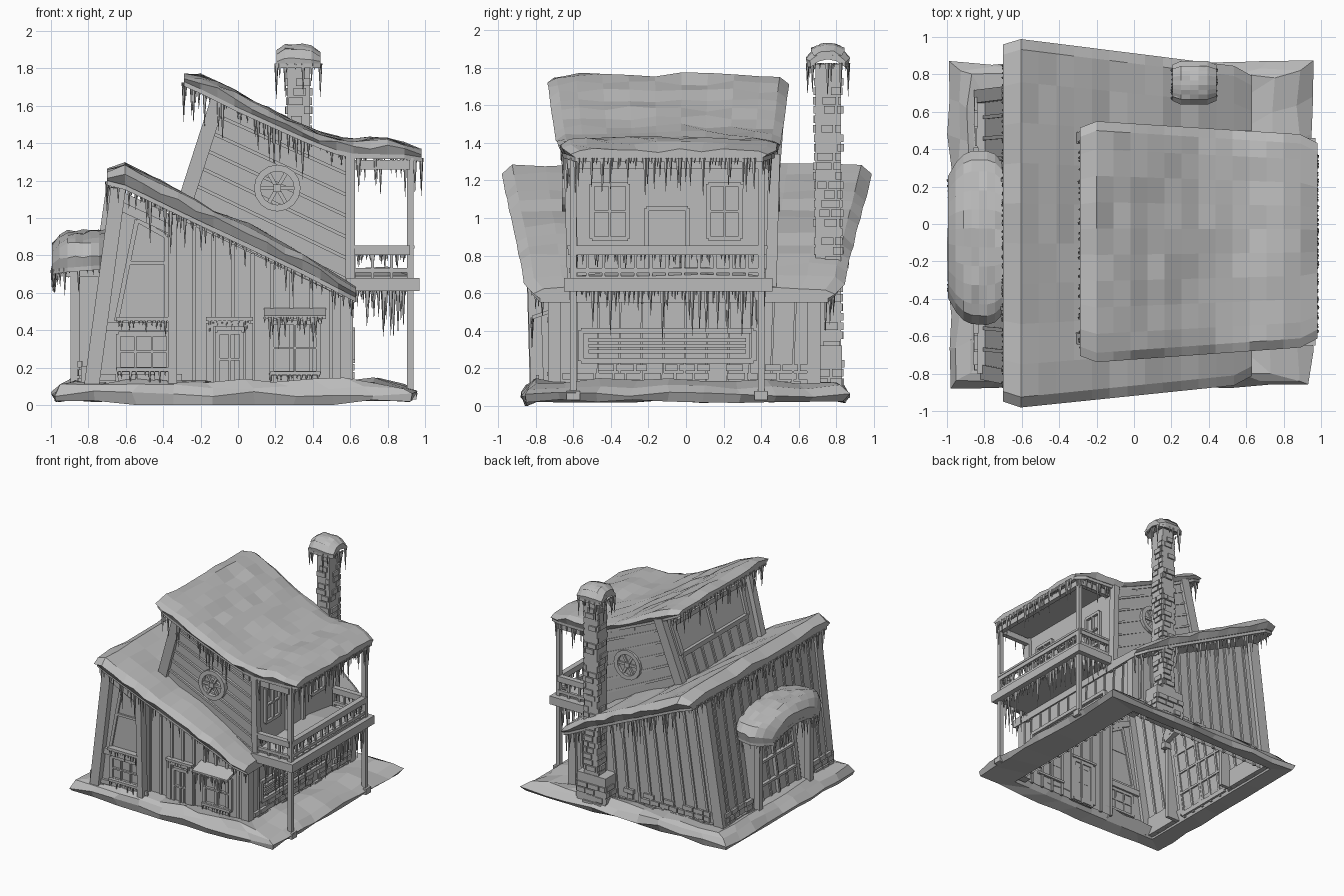
import bpy, bmesh, random
from math import pi
from mathutils import Vector as V, Matrix

random.seed(4)
if "Cube" in bpy.data.objects:
    bpy.data.objects.remove(bpy.data.objects["Cube"])

grey = bpy.data.materials.new("plain_grey")
grey.use_nodes = True
grey.diffuse_color = (0.5, 0.5, 0.5, 1)
grey.node_tree.nodes["Principled BSDF"].inputs["Base Color"].default_value = (0.5, 0.5, 0.5, 1)

parts = {}
FRONT, BACK, LEFT, RIGHT, UP = V((0, -1, 0)), V((0, 1, 0)), V((-1, 0, 0)), V((1, 0, 0)), V((0, 0, 1))


def part(name):
    return parts.setdefault(name, bmesh.new())


def loft(bm, rings, caps=True, closed=False):
    rows = [[bm.verts.new(p) for p in r] for r in rings]
    n = len(rows[0])
    for a, b in zip(rows, rows[1:] + (rows[:1] if closed else [])):
        for i in range(n):
            j = (i + 1) % n
            bm.faces.new((a[i], a[j], b[j], b[i]))
    if caps:
        bm.faces.new(rows[0][::-1])
        bm.faces.new(rows[-1])


def box(bm, lo, hi):
    loft(bm, [[(lo[0], lo[1], z), (hi[0], lo[1], z), (hi[0], hi[1], z), (lo[0], hi[1], z)]
              for z in (lo[2], hi[2])])


def beam(bm, p, q, w, d=None, n=FRONT):
    p, q, d = V(p), V(q), d or w
    along = (q - p).normalized()
    s = along.cross(n).normalized()
    o = s.cross(along).normalized()
    s, o = s * w / 2, o * d / 2
    loft(bm, [[c - s - o, c + s - o, c + s + o, c - s + o] for c in (p, q)])


def at(quad, u, v):
    a, b, c, d = map(V, quad)
    return a.lerp(b, u).lerp(d.lerp(c, u), v)


def sub_quad(quad, u0, u1, v0, v1):
    return [at(quad, u, v) for u, v in ((u0, v0), (u1, v0), (u1, v1), (u0, v1))]


def boards(bm, quad, count, w, n, across=False):
    for i in range(count + 1):
        t = i / count
        p, q = ((0, t), (1, t)) if across else ((t, 0), (t, 1))
        beam(bm, at(quad, *p), at(quad, *q), w, 0.022, n)


def window(bm, quad, nx, ny, n, w=0.025):
    for cnt, across in ((nx, False), (ny, True)):
        for i in range(cnt + 1):
            t = i / cnt
            p, q = ((0, t), (1, t)) if across else ((t, 0), (t, 1))
            beam(bm, at(quad, *p), at(quad, *q), w if i in (0, cnt) else w * 0.5, w, n)


def stones(bm, p, q, z0, z1, row, n, keep=0.7):
    p, q = V(p), V(q)
    z = z0 + row / 2
    while z < z1:
        t = random.uniform(0, 0.05)
        while t < (q - p).length:
            e = min(t + random.uniform(0.05, 0.1), (q - p).length)
            if random.random() < keep and e - t > 0.01:
                a, b = p.lerp(q, t / (q - p).length), p.lerp(q, e / (q - p).length)
                beam(bm, (a.x, a.y, z), (b.x, b.y, z), row * 0.8, random.uniform(0.012, 0.03), n)
            t = e + 0.01
        z += row


def icicles(points, longest, gap=0.026):
    bm = part("icicles")
    for p, q in zip(points, points[1:]):
        p, q = V(p), V(q)
        for i in range(max(1, int((q - p).length / gap))):
            c = p.lerp(q, min(1, (i + random.random()) * gap / (q - p).length))
            h = 0.03 + longest * random.random() ** 2
            bmesh.ops.create_cone(bm, segments=5, radius1=0.0008, radius2=0.006 + h * 0.03, depth=h,
                                  matrix=Matrix.Translation(c - V((0, 0, h / 2 - 0.01))))


def snow_roof(name, prof, ylo, yhi, arch=0, longest=0.15, steps=14, rough=0.015, inset=0.04):
    """Lumpy snow slab with rounded corners on thin boards; prof lists (x, underside, top)."""
    x0, x1 = prof[0][0], prof[-1][0]
    snow, plank, under = [], [], []
    for i in range(steps + 1):
        f = i / steps
        x = x0 + (x1 - x0) * f
        a, b = next((a, b) for a, b in zip(prof, prof[1:]) if x <= b[0] + 1e-6)
        k = (x - a[0]) / (b[0] - a[0])
        lo, hi = (a[1] + (b[1] - a[1]) * k, a[2] + (b[2] - a[2]) * k)
        y0, y1 = (y[0] + (y[1] - y[0]) * f for y in (ylo, yhi))
        trim = inset * max(0, 1 - min(x - x0, x1 - x) / inset) ** 2
        y0, y1 = y0 + trim, y1 - trim
        w = y1 - y0

        def pt(s, z, j=0.0):
            return (x, y0 + w * s, z - arch * (1 - 4 * s * (1 - s)) + random.uniform(-j, j))
        rows = [k / 9 for k in range(1, 9)]
        edge = 0.04 / w
        snow.append([pt(0.01, lo), pt(-0.008, (lo + hi) / 2, rough), pt(edge, hi - 0.008, rough / 2)]
                    + [pt(s, hi, rough) for s in rows]
                    + [pt(1 - edge, hi - 0.008, rough / 2), pt(1.008, (lo + hi) / 2, rough), pt(0.99, lo)]
                    + [pt(s, lo) for s in rows[::-1]])
        ss = [0.015, 0.25, 0.5, 0.75, 0.985]
        plank.append([pt(s, lo - 0.025) for s in ss] + [pt(s, lo + 0.002) for s in ss[::-1]])
        under.append((V(pt(0.03, lo - 0.015)), V(pt(0.97, lo - 0.015))))
    loft(part(name + "_snow"), snow)
    loft(part(name + "_boards"), plank)
    for side in (0, 1):
        icicles([u[side] for u in under], longest)
    return under


# Ground snow ring, heaped against the walls
def ground_loop(x0, x1, y0, y1, z, j):
    c = [V((x0, y0, z)), V((x1, y0, z)), V((x1, y1, z)), V((x0, y1, z))]
    out = []
    for a, b in zip(c, c[1:] + c[:1]):
        for i in range(9):
            p = a.lerp(b, i / 9) + V([random.uniform(-j, j) for _ in range(3)])
            p.z = 0 if z < 0.03 and p.y < -0.5 and abs(p.x) < 0.6 else max(p.z, 0)
            out.append(p)
    return out


loft(part("ground_snow"), [ground_loop(-0.97, 0.92, -0.85, 0.84, 0.025, 0.01),
                           ground_loop(-0.985, 0.945, -0.87, 0.86, 0.06, 0.015),
                           ground_loop(-0.94, 0.88, -0.84, 0.83, 0.1, 0.015),
                           ground_loop(-0.88, 0.74, -0.8, 0.79, 0.13, 0.018),
                           ground_loop(-0.8, 0.6, -0.7, 0.68, 0.12, 0.012),
                           ground_loop(-0.83, 0.63, -0.76, 0.74, 0.035, 0)], caps=False, closed=True)

# Lower storey shell with a projecting front bay, open below
foot = [(-0.82, -0.78), (-0.34, -0.78), (-0.34, -0.7), (0.6, -0.7), (0.6, 0.68), (-0.82, 0.68)]
crown = [(-0.66, -0.8, 1.16), (-0.34, -0.8, 1.01), (-0.34, -0.7, 1.01), (0.6, -0.7, 0.56), (0.6, 0.7, 0.56), (-0.66, 0.7, 1.16)]
foot = [(x, y, 0.05) for x, y in foot]
loft(part("lower_walls"), [foot, crown], caps=False)
trim = part("lower_wall_boards")
boards(trim, (foot[2], foot[3], crown[3], crown[2]), 9, 0.02, FRONT)
boards(trim, (foot[4], foot[5], crown[5], crown[4]), 13, 0.02, BACK)
boards(trim, (foot[5], foot[0], crown[0], crown[5]), 13, 0.02, LEFT)
boards(trim, (foot[3], foot[4], crown[4], crown[3]), 12, 0.012, RIGHT)
posts = part("corner_posts")
for y in (-0.7, 0.68):
    beam(posts, (0.58, y, 0.05), (0.58, y, 0.58), 0.07)
beam(posts, foot[5], crown[5], 0.09, 0.07, BACK)

# Bay framing and tall window
bay = part("front_bay")
beam(bay, (-0.79, -0.79, 0.05), (-0.64, -0.82, 1.16), 0.08, 0.08)
beam(bay, (-0.35, -0.79, 0.05), (-0.35, -0.82, 1.02), 0.05, 0.07)
beam(bay, (-0.74, -0.79, 0.42), (-0.34, -0.79, 0.42), 0.05, 0.05)
beam(bay, (-0.62, -0.81, 1.06), (-0.34, -0.81, 0.93), 0.05, 0.05)
win = part("front_windows")
window(win, ((-0.65, -0.79, 0.45), (-0.38, -0.79, 0.45), (-0.38, -0.8, 0.9), (-0.54, -0.8, 0.99)), 1, 1, FRONT)
beam(win, (-0.59, -0.8, 0.76), (-0.38, -0.8, 0.76), 0.02)
window(win, ((-0.64, -0.79, 0.19), (-0.37, -0.79, 0.19), (-0.37, -0.79, 0.38), (-0.64, -0.79, 0.38)), 3, 2, FRONT)
window(win, ((0.18, -0.71, 0.17), (0.43, -0.71, 0.17), (0.43, -0.71, 0.44), (0.18, -0.71, 0.44)), 2, 2, FRONT)

# Front door and window awning
door = part("front_door")
window(door, ((-0.15, -0.71, 0.08), (0.06, -0.71, 0.08), (0.06, -0.71, 0.44), (-0.15, -0.71, 0.44)), 1, 1, FRONT, 0.04)
window(door, ((-0.11, -0.71, 0.1), (0.02, -0.71, 0.1), (0.02, -0.71, 0.39), (-0.11, -0.71, 0.39)), 2, 2, FRONT)
loft(part("awning"), [[(x, -0.7, 0.5), (x, -0.82, 0.46), (x, -0.82, 0.48), (x, -0.7, 0.52)] for x in (0.14, 0.47)])
sills = part("sill_snow")
for x0, x1, y, z in ((-0.65, -0.36, -0.83, 0.18), (-0.65, -0.36, -0.84, 0.45), (0.17, 0.44, -0.74, 0.16),
                     (-0.17, 0.08, -0.74, 0.45)):
    box(sills, (x0, y, z), (x1, y + 0.06, z + 0.02))
    icicles([(x0, y + 0.01, z), (x1, y + 0.01, z)], 0.07)
icicles([(0.14, -0.82, 0.46), (0.47, -0.82, 0.46)], 0.15, 0.015)

# Stone footings and slatted side panel
rock = part("stone_footing")
stones(rock, (-0.78, -0.79, 0), (-0.3, -0.79, 0), 0.08, 0.19, 0.045, FRONT)
stones(rock, (0.61, -0.7, 0), (0.61, 0.68, 0), 0.09, 0.22, 0.045, RIGHT)
stones(rock, (-0.82, 0.69, 0), (0.6, 0.69, 0), 0.09, 0.22, 0.045, BACK)
for y0, y1 in ((-0.8, -0.44), (0.28, 0.68)):
    box(rock, (-0.84, y0, 0.05), (-0.78, y1, 0.21))
    stones(rock, (-0.845, y0, 0), (-0.845, y1, 0), 0.06, 0.22, 0.045, LEFT, 0.9)
slats = part("side_panel")
window(slats, ((0.61, -0.56, 0.24), (0.61, 0.36, 0.24), (0.61, 0.36, 0.4), (0.61, -0.56, 0.4)), 1, 1, RIGHT, 0.03)
for z in (0.29, 0.32, 0.35):
    beam(slats, (0.61, -0.52, z), (0.61, 0.32, z), 0.02, 0.03, RIGHT)

# Lower roof
edge = snow_roof("lower_roof", [(-0.7, 1.2, 1.25), (-0.6, 1.175, 1.29), (-0.28, 1.02, 1.12), (0.1, 0.84, 0.94),
                                (0.35, 0.72, 0.81), (0.63, 0.575, 0.63)], (-0.975, -0.84), (0.985, 0.82), longest=0.22)
icicles([edge[0][0], edge[0][1]], 0.15)

# Upper storey
base = [(-0.31, -0.6, 1.0), (0.6, -0.6, 0.55), (0.6, 0.45, 0.55), (-0.31, 0.45, 1.0)]
head = [(-0.1, -0.66, 1.65), (0.6, -0.62, 1.34), (0.6, 0.47, 1.34), (-0.1, 0.5, 1.65)]
loft(part("upper_walls"), [base, head], caps=False)
clad = part("upper_wall_boards")
for i, n in ((0, FRONT), (2, BACK)):
    boards(clad, (base[i], base[i + 1], head[i + 1], head[i]), 7, 0.018, n, True)
left_wall = (base[3], base[0], head[0], head[3])
boards(clad, sub_quad(left_wall, 0, 1, 0, 0.5), 9, 0.02, LEFT)
window(part("upper_left_window"), sub_quad(left_wall, 0.1, 0.9, 0.48, 0.86), 2, 1, LEFT, 0.04)
for i in range(4):
    beam(posts, base[i], head[i], 0.08 if i in (0, 3) else 0.05, 0.06)

# Wheel ornaments
for y, side in ((-0.64, "front"), (0.48, "back")):
    wheel = part(side + "_wheel")
    rings = []
    for i in range(16):
        turn = Matrix.Rotation(2 * pi * i / 16, 4, "Y")
        rings.append([V((0.21, y, 1.16)) + turn @ V((r, d, 0)) for r, d in
                      ((0.09, -0.02), (0.125, -0.02), (0.125, 0.02), (0.09, 0.02))])
        if i < 6:
            spoke = Matrix.Rotation(pi * i / 3, 4, "Y") @ V((0.1, 0, 0))
            beam(wheel, (0.21, y, 1.16), V((0.21, y, 1.16)) + spoke, 0.02)
    loft(wheel, rings, False, True)
    box(wheel, (0.19, y - 0.02, 1.14), (0.23, y + 0.02, 1.18))

# Balcony
box(part("balcony_deck"), (0.58, -0.65, 0.61), (0.97, 0.46, 0.68))
loft(part("balcony_snow"), [[(x, -0.6, 0.67), (x, 0.4, 0.67), (x, 0.4, 0.69), (x, 0.1, z), (x, -0.25, z - 0.01), (x, -0.6, 0.69)]
                            for x, z in ((0.6, 0.73), (0.8, 0.74), (0.93, 0.7))])
rail = part("balcony_railing")
snowy = part("railing_snow")
corners = [(0.62, -0.61), (0.92, -0.61), (0.92, 0.41), (0.62, 0.41)]
for (ax, ay), (bx, by) in zip(corners, corners[1:]):
    for z, w in ((0.72, 0.025), (0.82, 0.035)):
        beam(rail, (ax, ay, z), (bx, by, z), w, w, UP)
    beam(snowy, (ax, ay, 0.845), (bx, by, 0.845), 0.045, 0.018, UP)
    beam(rail, (ax, ay, 1.285), (bx, by, 1.285), 0.04, 0.05, UP)
    icicles([(ax, ay, 0.8), (bx, by, 0.8)], 0.07)
    icicles([(ax, ay, 0.61), (bx, by, 0.61)], 0.25, 0.018)
    count = int(abs(ax - bx + ay - by) / 0.08)
    for i in range(count + 1):
        t = i / count
        x, y = ax + (bx - ax) * t, ay + (by - ay) * t
        beam(rail, (x, y, 0.68), (x, y, 0.82), 0.016)
for y in (-0.6, 0.4):
    beam(part("balcony_posts"), (0.92, y, 0.04), (0.92, y, 1.32), 0.035)
    box(part("balcony_posts"), (0.885, y - 0.035, 0.03), (0.955, y + 0.035, 0.08))
wins = part("balcony_windows")
for y0, y1, z0, z1, nx, ny in ((-0.5, -0.31, 0.89, 1.18, 2, 2), (0.12, 0.29, 0.89, 1.18, 2, 2), (-0.21, 0.01, 0.66, 1.05, 1, 1)):
    window(wins, ((0.61, y0, z0), (0.61, y1, z0), (0.61, y1, z1), (0.61, y0, z1)), nx, ny, RIGHT)

# Upper roof
edge = snow_roof("upper_roof", [(-0.29, 1.73, 1.76), (-0.22, 1.7, 1.77), (0, 1.59, 1.67), (0.2, 1.5, 1.56),
                                (0.4, 1.41, 1.46), (0.58, 1.345, 1.415), (0.8, 1.34, 1.425), (0.93, 1.34, 1.385),
                                (0.98, 1.325, 1.36)], (-0.735, -0.645), (0.545, 0.465), longest=0.2)
icicles([edge[0][0], edge[0][1]], 0.2, 0.04)
icicles([edge[-1][0], edge[-1][1]], 0.18, 0.018)

# Chimney with snowy cap
stack = part("chimney")
brick = part("chimney_stones")
for x0, x1, y0, y1, z0, z1 in ((0.265, 0.385, 0.69, 0.825, 0.05, 1.82), (0.18, 0.45, 0.68, 0.83, 0.05, 0.32)):
    box(stack, (x0, y0, z0), (x1, y1, z1))
    for y, n in ((y0, FRONT), (y1, BACK)):
        stones(brick, (x0, y, 0), (x1, y, 0), z0, z1 - 0.06, 0.05, n)
    for x, n in ((x0, LEFT), (x1, RIGHT)):
        stones(brick, (x, y0, 0), (x, y1, 0), z0, z1 - 0.06, 0.05, n)
edge = snow_roof("chimney_cap", [(0.205, 1.87, 1.9), (0.25, 1.87, 1.93), (0.38, 1.87, 1.93), (0.44, 1.87, 1.89)],
                 (0.64, 0.64), (0.87, 0.87), 0.045, 0.16, 5, 0.004, 0.02)
for e in (edge[0], edge[-1]):
    icicles([e[0], e[1]], 0.16, 0.02)

# Left porch
porch = part("porch_frame")
for y in (-0.42, 0.26):
    beam(porch, (-0.87, y, 0.05), (-0.87, y, 0.7), 0.05)
    box(porch, (-0.87, y - 0.015, 0.05), (-0.7, y + 0.015, 0.7))
    beam(porch, (-0.92, y, 0.71), (-0.66, y, 0.71), 0.05)
beam(porch, (-0.89, -0.46, 0.7), (-0.89, 0.3, 0.7), 0.06)
window(part("porch_doors"), ((-0.82, -0.35, 0.08), (-0.82, 0.19, 0.08), (-0.75, 0.19, 0.62), (-0.75, -0.35, 0.62)), 2, 3, LEFT, 0.04)
edge = snow_roof("porch_roof", [(-0.995, 0.79, 0.86), (-0.93, 0.8, 0.93), (-0.8, 0.81, 0.935), (-0.66, 0.82, 0.935)],
                 (-0.52, -0.54), (0.38, 0.385), 0.07, 0.12, 8, 0.012, 0.13)
icicles([edge[0][0], (-0.97, -0.07, 0.78), edge[0][1]], 0.14, 0.02)

# Turn each collected part into an object
for name, bm in parts.items():
    bmesh.ops.recalc_face_normals(bm, faces=bm.faces)
    mesh = bpy.data.meshes.new(name)
    bm.to_mesh(mesh)
    bm.free()
    mesh.materials.append(grey)
    bpy.context.collection.objects.link(bpy.data.objects.new(name, mesh))
